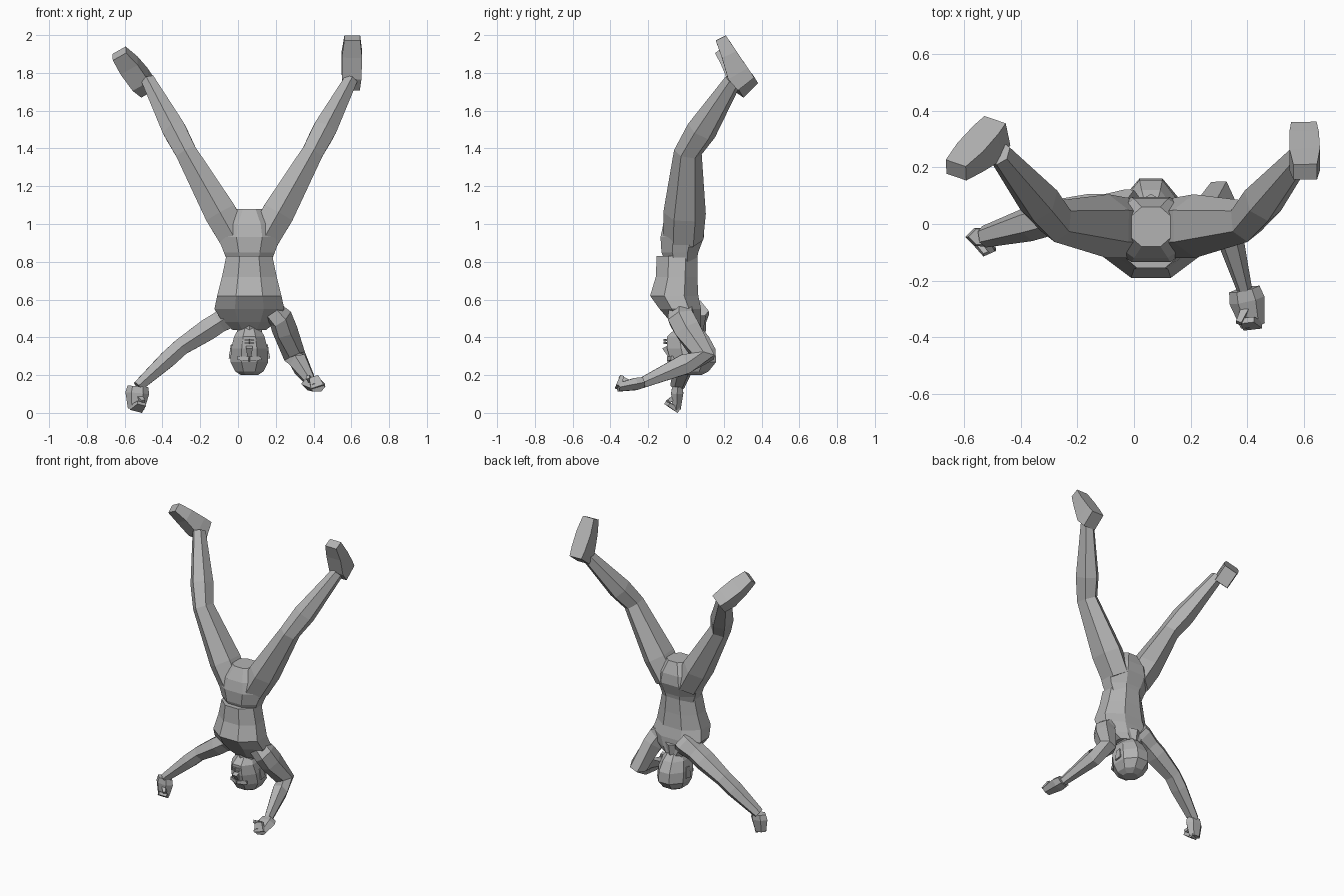
import bpy
import bmesh
from math import sin, cos, pi
from mathutils import Vector

default_cube = bpy.data.objects.get("Cube")
if default_cube:
    bpy.data.objects.remove(default_cube, do_unlink=True)

tone = .45
grey = bpy.data.materials.new("plain grey")
grey.use_nodes = True
grey.diffuse_color = (tone, tone, tone, 1)
grey.node_tree.nodes["Principled BSDF"].inputs["Base Color"].default_value = grey.diffuse_color

MIDDLE = .06  # body centre line in x
ACROSS = Vector((1, 0, 0))
BACK = Vector((0, 1, 0))
UP = Vector((0, 0, 1))


def centred(y, z, x=0):
    return Vector((MIDDLE + x, y, z))


def loft(name, rings):
    """Join rings of points into a closed, flat-faced skin."""
    bm = bmesh.new()
    loops = [[bm.verts.new(point) for point in ring] for ring in rings]
    for lower, upper in zip(loops, loops[1:]):
        for i in range(len(lower)):
            bm.faces.new((lower[i - 1], lower[i], upper[i], upper[i - 1]))
    bm.faces.new(loops[0])
    bm.faces.new(loops[-1])
    bmesh.ops.recalc_face_normals(bm, faces=bm.faces)
    mesh = bpy.data.meshes.new(name)
    bm.to_mesh(mesh)
    bm.free()
    mesh.materials.append(grey)
    bpy.context.collection.objects.link(bpy.data.objects.new(name, mesh))


def make_ring(centre, side_axis, depth_axis, width, depth, sides):
    """Polygon whose flat sides touch the given half width and half depth."""
    grow = 1 / cos(pi / sides)
    angles = [2 * pi * (i + .5) / sides for i in range(sides)]
    return [centre + side_axis * cos(a) * width * grow + depth_axis * sin(a) * depth * grow
            for a in angles]


def stack(name, levels, sides=8):
    """Level rings, each given by height, half width, front and back."""
    rings = []
    for height, width, front, back in levels:
        centre = centred((front + back) / 2, height)
        rings.append(make_ring(centre, ACROSS, BACK, width, (back - front) / 2, sides))
    loft(name, rings)


def tube(name, points, widths, depths, depth_hint, sides):
    """Rings square to a path, with their depth turned towards the hint."""
    rings = []
    last = len(points) - 1
    for i, point in enumerate(points):
        along = (points[min(i + 1, last)] - points[max(i - 1, 0)]).normalized()
        depth_axis = (depth_hint - along * depth_hint.dot(along)).normalized()
        side_axis = along.cross(depth_axis)
        rings.append(make_ring(point, side_axis, depth_axis, widths[i], depths[i], sides))
    loft(name, rings)


def limb(name, joints, radii, swell=0, flat=1, depth_hint=BACK, sides=6):
    """Tube through joints, with a muscle swelling a third of the way along each bone."""
    joints = [Vector(joint) for joint in joints]
    points, widths = [joints[0]], [radii[0]]
    for i in range(1, len(joints)):
        points += [joints[i - 1].lerp(joints[i], .3), joints[i]]
        widths += [radii[i - 1] * .7 + radii[i] * .3 + swell, radii[i]]
    tube(name, points, widths, [width * flat for width in widths], depth_hint, sides)


def foot(name, heel, toe, sole_normal):
    """Wedge foot lying below a straight sole line."""
    heel, toe, sole_normal = Vector(heel), Vector(toe), sole_normal.normalized()
    heights = [.055, .06, .042, .03]
    points = [heel.lerp(toe, part) - sole_normal * height
              for part, height in zip((0, .25, .65, 1), heights)]
    tube(name, points, [.045, .052, .054, .042], heights, sole_normal, sides=4)


def hand(side, wrist, knuckles, fingertips, thumb_tip):
    """Flat palm with fingers curled back and a thumb."""
    wrist, knuckles = Vector(wrist), Vector(knuckles)
    limb(side + "_palm", (wrist, knuckles), (.028, .022), swell=.006, flat=1.7, depth_hint=ACROSS)
    limb(side + "_fingers", (knuckles, fingertips), (.014, .01), flat=2.5,
         depth_hint=ACROSS, sides=4)
    limb(side + "_thumb", (wrist.lerp(knuckles, .4), thumb_tip), (.015, .01),
         depth_hint=ACROSS, sides=4)


# Torso, upside down
stack("chest", [(.83, .122, -.155, .06), (.72, .145, -.16, .06), (.62, .17, -.19, .065),
                (.55, .185, -.14, .08), (.48, .14, -.08, .08), (.44, .09, -.04, .08)])
stack("pelvis", [(.8, .115, -.11, .055), (.85, .135, -.13, .065), (.93, .165, -.135, .095),
                 (1, .145, -.12, .09), (1.08, .08, -.08, .06)])

# Neck and head
limb("neck", (centred(.02, .52), centred(.01, .38)), (.075, .06))
stack("head", [(.45, .055, -.05, .08), (.405, .08, -.1, .12), (.34, .097, -.1, .155),
               (.27, .1, -.08, .16), (.22, .075, -.05, .12), (.2, .045, -.01, .08)])

# Face details, each side ending at the middle
limb("nose", (centred(-.085, .3), centred(-.11, .35)), (.01, .018), sides=4)
for x, side in ((-1, "right"), (1, "left")):
    limb(side + "_brow", (centred(-.09, .285), centred(-.07, .29, x * .06)), (.012, .01), sides=4)
    for height, part in ((.37, "upper"), (.385, "lower")):
        limb(f"{side}_{part}_lip", (centred(-.113, height), centred(-.1, height, x * .035)),
             (.006, .003), sides=4)
    limb(side + "_ear", (centred(.03, .36, x * .09), centred(.04, .29, x * .097)),
         (.008, .012), flat=2, sides=4)

    # Legs spread to both sides
    hip = centred(-.015, .92, x * .075)
    knee = centred(.01, 1.38, x * .335)
    ankle = centred(.25, 1.76, x * .535)
    limb(side + "_leg", (hip, knee, ankle), (.08, .056, .035), swell=.012, flat=1.15)

foot("left_foot", (.6, .365, 1.77), (.605, .21, 2), BACK + UP * .6)
foot("right_foot", (-.485, .375, 1.76), (-.63, .215, 1.92), BACK + UP * .7 - ACROSS * .05)

# Arms and hands
left_wrist = (.39, -.23, .16)
limb("left_arm", ((.15, -.03, .56), (.225, -.025, .5), (.3, .09, .3), left_wrist),
     (.055, .068, .06, .028), swell=.003, flat=.85, depth_hint=ACROSS)
hand("left", left_wrist, (.42, -.36, .135), (.4, -.34, .19), (.37, -.35, .19))

right_wrist = (-.53, -.045, .14)
limb("right_arm", ((0, .03, .54), (-.1, .03, .48), (-.3, .02, .35), right_wrist),
     (.065, .055, .045, .028), swell=.005, flat=1.2)
hand("right", right_wrist, (-.54, -.05, .02), (-.51, -.1, .05), (-.5, -.095, .06))
